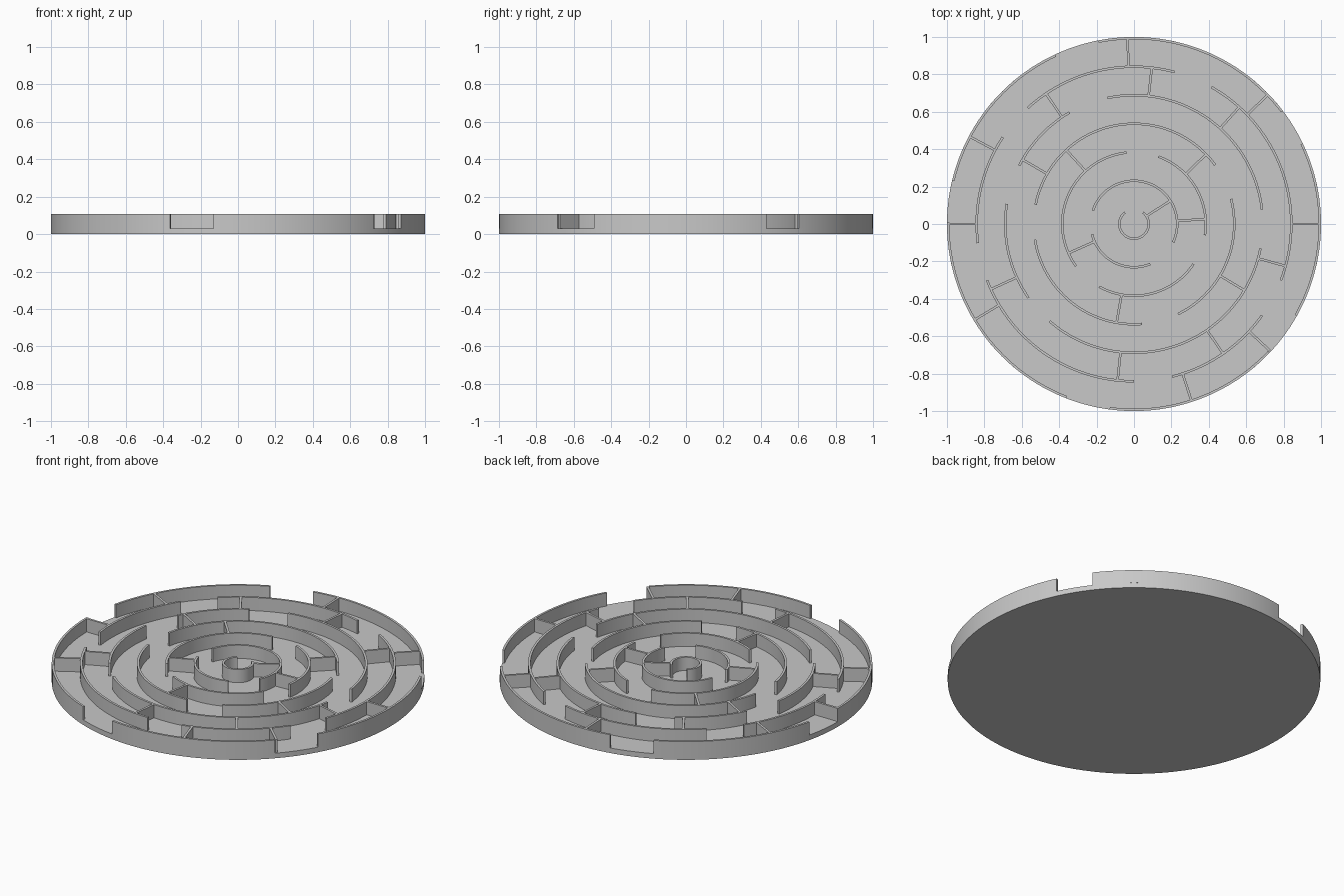
import bpy, bmesh
from math import cos, sin, radians, ceil

cube = bpy.data.objects.get("Cube")
if cube:
    bpy.data.objects.remove(cube, do_unlink=True)

FLOOR, TOP, THICK = 0.03, 0.108, 0.013
SINK = 0.004  # walls reach slightly into the floor

grey = bpy.data.materials.new("light_grey")
grey.use_nodes = True
colour = (0.58, 0.58, 0.58, 1)
grey.diffuse_color = colour
grey.node_tree.nodes["Principled BSDF"].inputs["Base Color"].default_value = colour


def ring_radius(i):
    """Outer radius of ring i, counted from the centre."""
    return 1.0 - 0.1525 * (6 - i)


def finish(bm, name):
    bmesh.ops.recalc_face_normals(bm, faces=bm.faces)
    mesh = bpy.data.meshes.new(name)
    bm.to_mesh(mesh)
    bm.free()
    mesh.materials.append(grey)
    obj = bpy.data.objects.new(name, mesh)
    bpy.context.collection.objects.link(obj)
    bpy.ops.object.select_all(action="DESELECT")
    obj.select_set(True)
    bpy.context.view_layer.objects.active = obj
    bpy.ops.object.shade_smooth_by_angle(angle=radians(30))


def add_arc(bm, outer, start, end, bottom):
    """Sweep a rectangular wall section from start to end degrees."""
    steps = max(2, ceil((end - start) / 2))
    inner = outer - THICK
    section = [(inner, bottom), (outer, bottom), (outer, TOP), (inner, TOP)]
    loops = []
    for s in range(steps + 1):
        a = radians(start + (end - start) * s / steps)
        loops.append([bm.verts.new((r * cos(a), r * sin(a), z)) for r, z in section])
    for p, q in zip(loops, loops[1:]):
        for k in range(4):
            n = (k + 1) % 4
            bm.faces.new((p[k], p[n], q[n], q[k]))
    bm.faces.new(loops[0])
    bm.faces.new(loops[-1])


def add_spoke(bm, r0, r1, angle):
    """Straight radial wall between two radii."""
    a = radians(angle)
    corners = [(r0, -THICK / 2), (r1, -THICK / 2), (r1, THICK / 2), (r0, THICK / 2)]
    flat = [(u * cos(a) - v * sin(a), u * sin(a) + v * cos(a)) for u, v in corners]
    low = [bm.verts.new((x, y, FLOOR - SINK)) for x, y in flat]
    high = [bm.verts.new((x, y, TOP)) for x, y in flat]
    bm.faces.new(low)
    bm.faces.new(high)
    for k in range(4):
        n = (k + 1) % 4
        bm.faces.new((low[k], low[n], high[n], high[k]))


# Round floor
bm = bmesh.new()
bmesh.ops.create_cone(bm, cap_ends=True, segments=180, radius1=1, radius2=1, depth=FLOOR)
bmesh.ops.translate(bm, verts=bm.verts, vec=(0, 0, FLOOR / 2))
finish(bm, "floor_disc")

# Concentric walls: start and end angles, from the centre out
rings = [
    [(128, 412)],
    [(-25, 162), (194, 292)],
    [(-9, 70), (96, 216), (241, 326)],
    [(36, 169), (189, 274.5), (-64, 14.5)],
    [(6.5, 102), (120, 153), (171, 215), (229, 349)],
    [(75, 132.5), (146.5, 187), (201, 270), (284, 324.5), (-21, 60.5)],
    [(-29.5, 25.5), (37.2, 101), (115, 166.5), (179.5, 248.7), (262.5, 316.5)],
]
for i, arcs in enumerate(rings):
    bm = bmesh.new()
    bottom = FLOOR if i == 6 else FLOOR - SINK
    for start, end in arcs:
        add_arc(bm, ring_radius(i), start, end, bottom)
    finish(bm, f"ring_wall_{i + 1}")

# Radial dividers between each ring and the next
spokes = [
    [32.5],
    [4, 204],
    [44, 132.5, 260],
    [150, -31],
    [83.5, 48, -15.5, -55.5, 264, 204.5, 124],
    [92, 44, 0, 317, 288, 211, 180, 152],
]
for i, angles in enumerate(spokes):
    bm = bmesh.new()
    for angle in angles:
        add_spoke(bm, ring_radius(i) - THICK / 2, ring_radius(i + 1) - THICK / 2, angle)
    finish(bm, f"divider_walls_{i + 1}")
